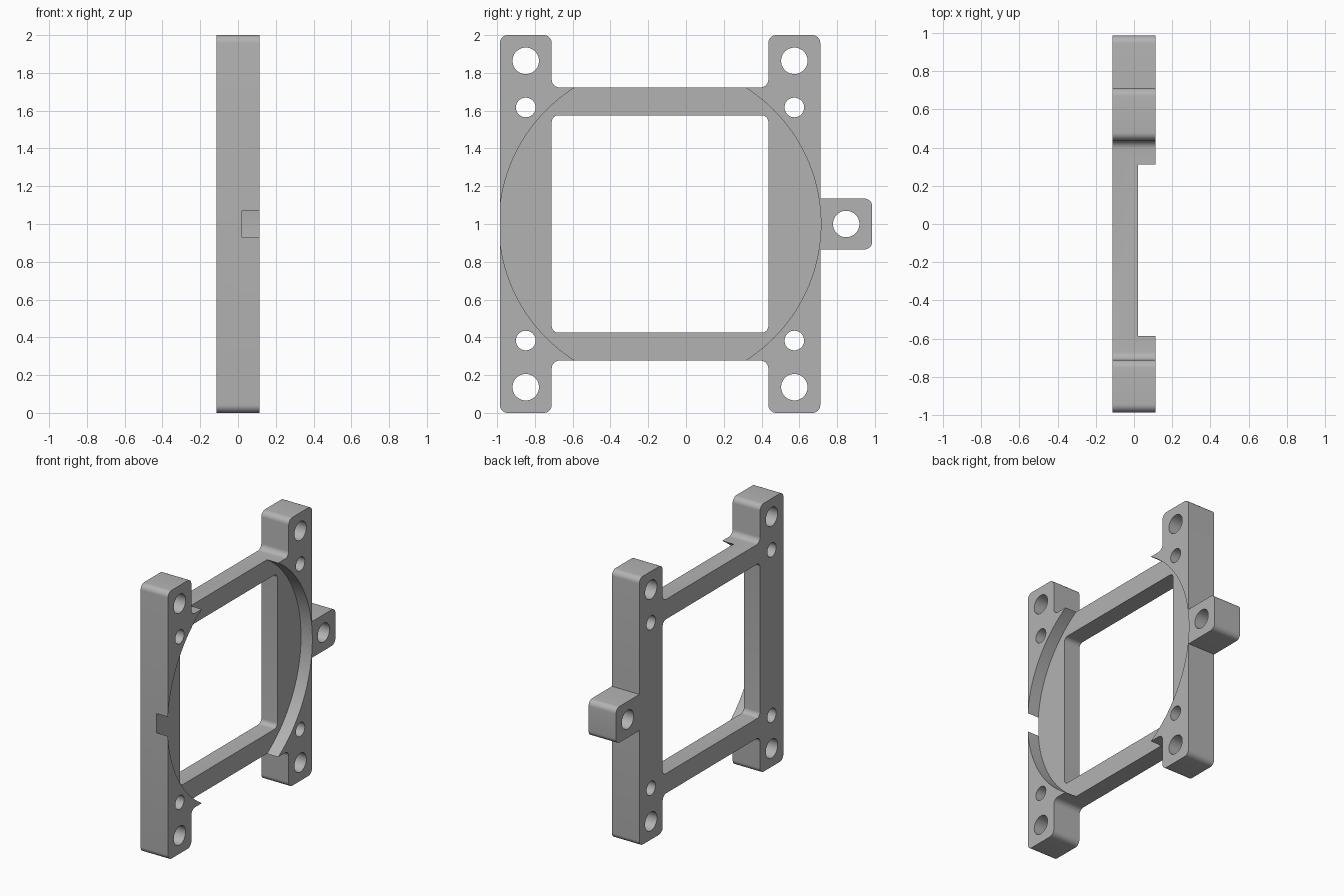
import bpy, bmesh, math
from mathutils import Vector

if "Cube" in bpy.data.objects:
    bpy.data.objects.remove(bpy.data.objects["Cube"], do_unlink=True)

HALF_T = 0.113           # half thickness of the plate
FLOOR = 0.02             # x of the round recess floor
CY, CZ = -0.1375, 1.0    # centre of the square frame
INNER, OUTER = 0.5735, 0.8485   # inner and outer edges of the uprights
R = 0.042                # corner radius

grey = bpy.data.materials.new("plain grey")
grey.use_nodes = True
grey.diffuse_color = (0.45, 0.45, 0.45, 1)
grey.node_tree.nodes["Principled BSDF"].inputs["Base Color"].default_value = (0.45, 0.45, 0.45, 1)


def rounded(corners, steps=8):
    """Outline from (y, z, radius) right-angle corners, with arcs at the corners."""
    out = []
    for i, (y, z, r) in enumerate(corners):
        p = Vector((y, z))
        if r == 0:
            out.append(p)
            continue
        a = (Vector(corners[i - 1][:2]) - p).normalized()
        b = (Vector(corners[(i + 1) % len(corners)][:2]) - p).normalized()
        for k in range(steps + 1):
            t = math.pi / 2 * k / steps
            out.append(p + r * (a * (1 - math.sin(t)) + b * (1 - math.cos(t))))
    return out


def circle(y, z, r, n=48):
    return [Vector((y + r * math.cos(2 * math.pi * k / n),
                    z + r * math.sin(2 * math.pi * k / n))) for k in range(n)]


def prism(name, outline, x0, x1):
    """Extrude a y-z outline along x."""
    bm = bmesh.new()
    base = bm.faces.new([bm.verts.new((x0, p.x, p.y)) for p in outline])
    ext = bmesh.ops.extrude_face_region(bm, geom=[base])
    top = [v for v in ext["geom"] if isinstance(v, bmesh.types.BMVert)]
    bmesh.ops.translate(bm, verts=top, vec=(x1 - x0, 0, 0))
    bmesh.ops.recalc_face_normals(bm, faces=bm.faces)
    mesh = bpy.data.meshes.new(name)
    bm.to_mesh(mesh)
    bm.free()
    mesh.materials.append(grey)
    ob = bpy.data.objects.new(name, mesh)
    bpy.context.collection.objects.link(ob)
    return ob


# Frame outline: rear tab, two uprights and crossbars, mirrored top to bottom
BAR = 0.723
upper = [(0.986, 0.135, R), (CY + OUTER, 0.135, 0),
         (CY + OUTER, 1, R), (CY + INNER, 1, R), (CY + INNER, BAR, R),
         (CY - INNER, BAR, R), (CY - INNER, 1, R), (CY - OUTER, 1, R)]
corners = [(y, CZ + h, r) for y, h, r in upper]
corners += [(y, CZ - h, r) for y, h, r in reversed(upper)]
frame = prism("mounting_frame", rounded(corners), -HALF_T, HALF_T)

# Cutters: square opening, round recess, bolt holes
W = 0.575
square = [(CY + s * INNER, CZ + t * W, 0.035)
          for s, t in ((1, -1), (1, 1), (-1, 1), (-1, -1))]
cutters = [prism("opening_cutter", rounded(square), -1, 1),
           prism("recess_cutter", circle(CY, CZ, 0.8516, 160), FLOOR, 1),
           prism("tab_hole_cutter", circle(0.848, CZ, 0.07), -1, 1)]
for side in (-1, 1):
    for end in (-1, 1):
        for h, r in ((0.864, 0.07), (0.617, 0.052)):
            cutters.append(prism("hole_cutter", circle(CY + side * 0.711, CZ + end * h, r), -1, 1))

bpy.ops.object.select_all(action="DESELECT")
frame.select_set(True)
bpy.context.view_layer.objects.active = frame
for c in cutters:
    c.hide_render = True
    mod = frame.modifiers.new("cut", "BOOLEAN")
    mod.operation = "DIFFERENCE"
    mod.solver = "EXACT"
    mod.object = c
    bpy.ops.object.modifier_apply(modifier=mod.name)
for c in cutters:
    bpy.data.objects.remove(c, do_unlink=True)

bpy.ops.object.shade_smooth_by_angle(angle=math.radians(30))
